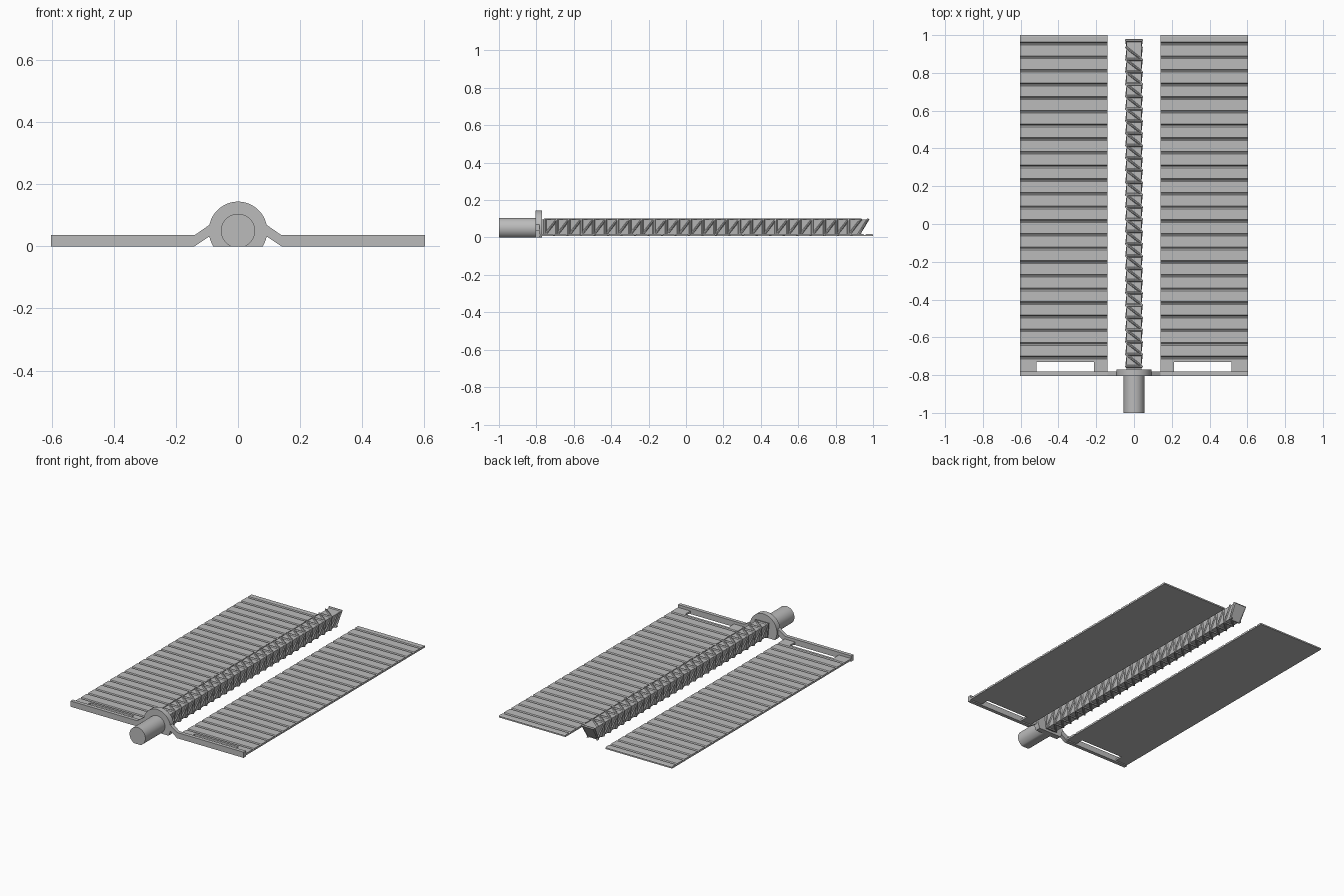
import bpy, bmesh, math
from mathutils import Vector

cube = bpy.data.objects.get("Cube")
if cube:
    bpy.data.objects.remove(cube, do_unlink=True)

GREY = (0.5, 0.5, 0.5, 1)
mat = bpy.data.materials.new("plain grey")
mat.use_nodes = True
mat.diffuse_color = GREY
mat.node_tree.nodes["Principled BSDF"].inputs["Base Color"].default_value = GREY


def prism(bm, start, end):
    """Join two matching outlines into a closed solid."""
    a = [bm.verts.new(p) for p in start]
    b = [bm.verts.new(p) for p in end]
    n = len(a)
    bm.faces.new(a)
    bm.faces.new(b[::-1])
    for i in range(n):
        bm.faces.new((a[i], b[i], b[(i + 1) % n], a[(i + 1) % n]))


def along_y(bm, outline, y0, y1):
    prism(bm, [(x, y0, z) for x, z in outline], [(x, y1, z) for x, z in outline])


def along_x(bm, outline, x0, x1):
    prism(bm, [(x0, y, z) for y, z in outline], [(x1, y, z) for y, z in outline])


def finish(bm, name, smooth=False):
    bmesh.ops.recalc_face_normals(bm, faces=bm.faces)
    mesh = bpy.data.meshes.new(name)
    bm.to_mesh(mesh)
    bm.free()
    mesh.materials.append(mat)
    obj = bpy.data.objects.new(name, mesh)
    bpy.context.collection.objects.link(obj)
    if smooth:
        bpy.ops.object.select_all(action="DESELECT")
        obj.select_set(True)
        bpy.context.view_layer.objects.active = obj
        bpy.ops.object.shade_smooth_by_angle(angle=math.radians(30))
    return obj


def flat_bottom_circle(radius, centre, steps=48):
    """Circle cut off level with the ground."""
    low = -math.asin(min(1, centre / radius))
    sweep = math.pi - 2 * low
    return [(radius * math.cos(low + sweep * i / steps),
             centre + radius * math.sin(low + sweep * i / steps))
            for i in range(steps + 1)]


# Canister and its round collar
for name, radius, y0, y1 in (("canister", 0.055, -1.0, -0.80),
                             ("collar", 0.094, -0.805, -0.77)):
    bm = bmesh.new()
    along_y(bm, flat_bottom_circle(radius, 0.05), y0, y1)
    finish(bm, name, smooth=True)

# Panels: slatted sheet, slotted root, end wall and sloping bracket
PITCH, BOTTOM, GROOVE, TOP = 0.0723, 0.007, 0.011, 0.019
for side, label in ((1, "left"), (-1, "right")):
    inner, outer = side * 0.14, side * 0.603

    bm = bmesh.new()
    outline = [(1.0, BOTTOM), (1.0, 0.016), (0.993, TOP)]
    for i in range(24):
        y = 0.957 - i * PITCH
        outline += [(y + 0.006, TOP), (y + 0.002, GROOVE),
                    (y - 0.003, GROOVE), (y - 0.009, TOP)]
    outline += [(-0.73, TOP), (-0.73, BOTTOM)]
    along_x(bm, outline, inner, outer)
    finish(bm, label + "_slatted_panel")

    bm = bmesh.new()
    root = [(-0.785, BOTTOM), (-0.73, BOTTOM), (-0.73, TOP), (-0.785, TOP)]
    along_x(bm, root, inner, side * 0.213)
    along_x(bm, root, side * 0.517, outer)
    finish(bm, label + "_panel_root")

    bm = bmesh.new()
    along_y(bm, [(outer, 0), (outer, 0.036), (inner, 0.036), (side * 0.085, 0.074),
                 (side * 0.085, 0.037), (inner, 0)], -0.805, -0.782)
    finish(bm, label + "_end_wall_and_bracket")

# Mast: tapered square core with an undercut far end
MID = 0.055


def mast_section(grow):
    top, low = 0.041 + grow, 0.033 + grow
    return [Vector((-low, MID - top)), Vector((low, MID - top)),
            Vector((top, MID + top)), Vector((-top, MID + top))]


def end_y(z):
    return 0.925 + 0.055 * (z - 0.01) / 0.09


bm = bmesh.new()
core = mast_section(0)
prism(bm, [(p.x, -0.78, p.y) for p in core], [(p.x, end_y(p.y), p.y) for p in core])
finish(bm, "mast_core")

# Mast lattice: one frame and four diagonals in every bay
bm = bmesh.new()
crest = mast_section(0.0055)
BAY, BAYS, HALF = 0.065, 26, 0.005
for bay in range(BAYS + 1):
    y = -0.755 + bay * BAY
    lean = 0.055 / 0.09 if bay == BAYS else 0
    for k in range(4):
        nxt = (k + 1) % 4
        bars = [(y, y)]
        if bay < BAYS:
            bars.append((y, y + BAY))
        for ya, yb in bars:
            ends = []
            for k2, yy in ((k, ya), (nxt, yb)):
                inside, outside = core[k2], crest[k2]
                if lean:
                    yy = end_y(inside.y) - HALF
                ends.append([(inside.x, yy - HALF * 1.6, inside.y),
                             (outside.x, yy - HALF * 0.6, outside.y),
                             (outside.x, yy + HALF * 0.6, outside.y),
                             (inside.x, yy + HALF * 1.6, inside.y)])
            prism(bm, *ends)
finish(bm, "mast_lattice")
